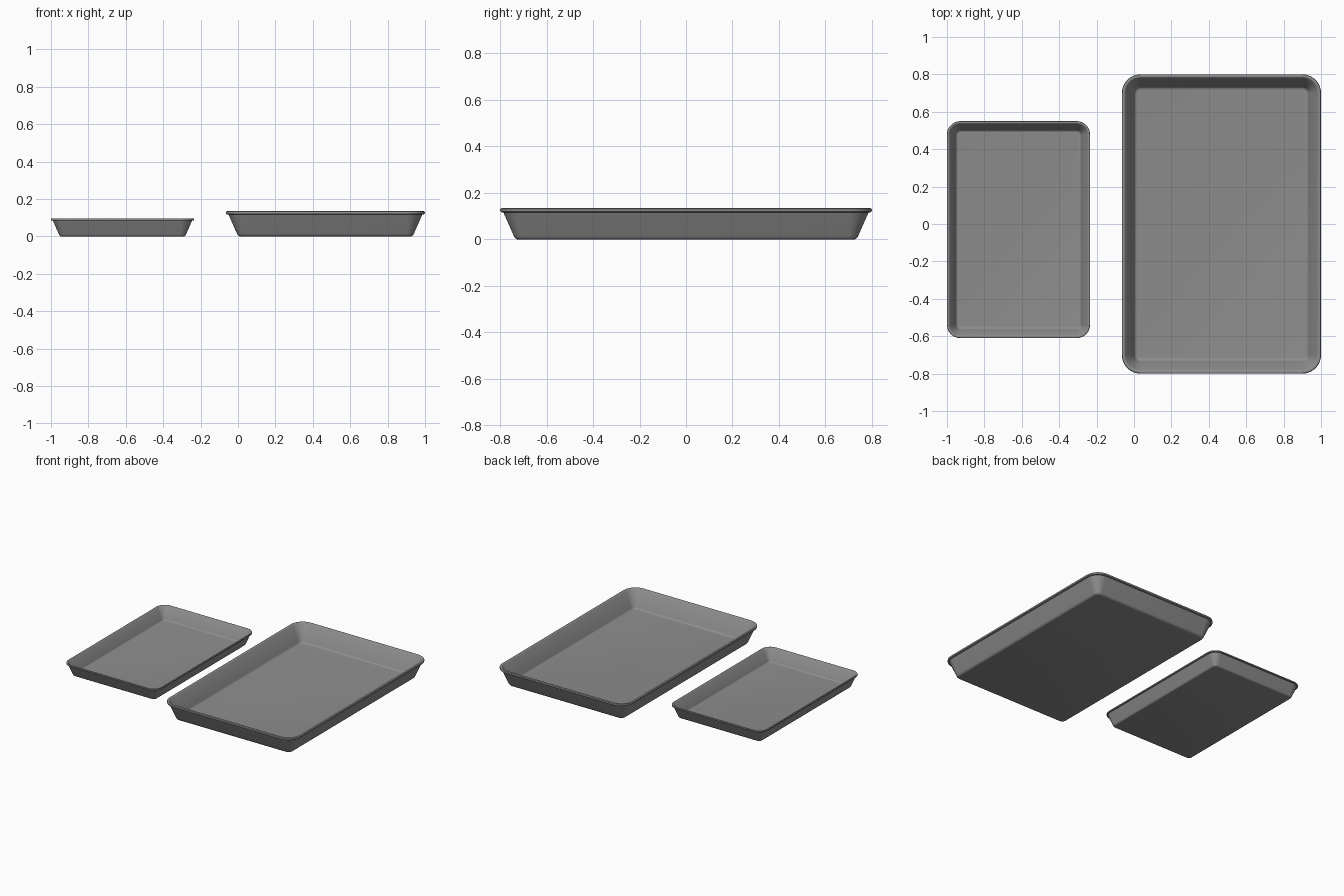
import bpy
import bmesh
from math import cos, sin, pi, radians

cube = bpy.data.objects.get("Cube")
if cube:
    bpy.data.objects.remove(cube, do_unlink=True)

metal = bpy.data.materials.new("grey_metal")
metal.use_nodes = True
GREY = (0.27, 0.27, 0.27, 1)
metal.diffuse_color = GREY
metal.node_tree.nodes["Principled BSDF"].inputs["Base Color"].default_value = GREY

CORNER_STEPS = 10

# Wall section from the underside, over the rolled rim, to the floor: (inset, height)
SECTION = [
    (0.077, 0.0), (0.069, 0.002), (0.063, 0.008), (0.059, 0.016),
    (0.014, 0.118), (0.007, 0.117), (0.002, 0.120), (0.0, 0.126),
    (0.002, 0.132), (0.007, 0.135), (0.014, 0.134), (0.019, 0.130),
    (0.066, 0.018), (0.070, 0.011), (0.076, 0.007), (0.084, 0.006),
]


def rounded_ring(bm, half_x, half_y, radius, z):
    """Rounded rectangle of vertices at one height."""
    ring = []
    for corner, (sx, sy) in enumerate([(1, 1), (-1, 1), (-1, -1), (1, -1)]):
        for i in range(CORNER_STEPS + 1):
            a = (corner + i / CORNER_STEPS) * pi / 2
            ring.append(bm.verts.new((sx * (half_x - radius) + radius * cos(a),
                                      sy * (half_y - radius) + radius * sin(a), z)))
    return ring


def make_tray(name, left, right, front, back, scale):
    bm = bmesh.new()
    half_x, half_y = (right - left) / 2, (back - front) / 2
    rings = []
    for inset, z in SECTION:
        d = inset * scale
        rings.append(rounded_ring(bm, half_x - d, half_y - d, 0.1 * scale - d, z * scale))
    # Walls and rim
    for low, high in zip(rings, rings[1:]):
        n = len(low)
        for i in range(n):
            j = (i + 1) % n
            bm.faces.new((low[i], low[j], high[j], high[i]))
    # Underside and floor
    bm.faces.new(rings[0][::-1])
    bm.faces.new(rings[-1])
    mesh = bpy.data.meshes.new(name)
    bm.to_mesh(mesh)
    bm.free()
    mesh.materials.append(metal)
    tray = bpy.data.objects.new(name, mesh)
    tray.location = ((left + right) / 2, (front + back) / 2, 0)
    bpy.context.collection.objects.link(tray)
    bpy.ops.object.select_all(action='DESELECT')
    tray.select_set(True)
    bpy.context.view_layer.objects.active = tray
    bpy.ops.object.shade_smooth_by_angle(angle=radians(40))


make_tray("large_tray", -0.065, 1.0, -0.8, 0.8, 1.0)
make_tray("small_tray", -1.0, -0.235, -0.61, 0.55, 0.72)
